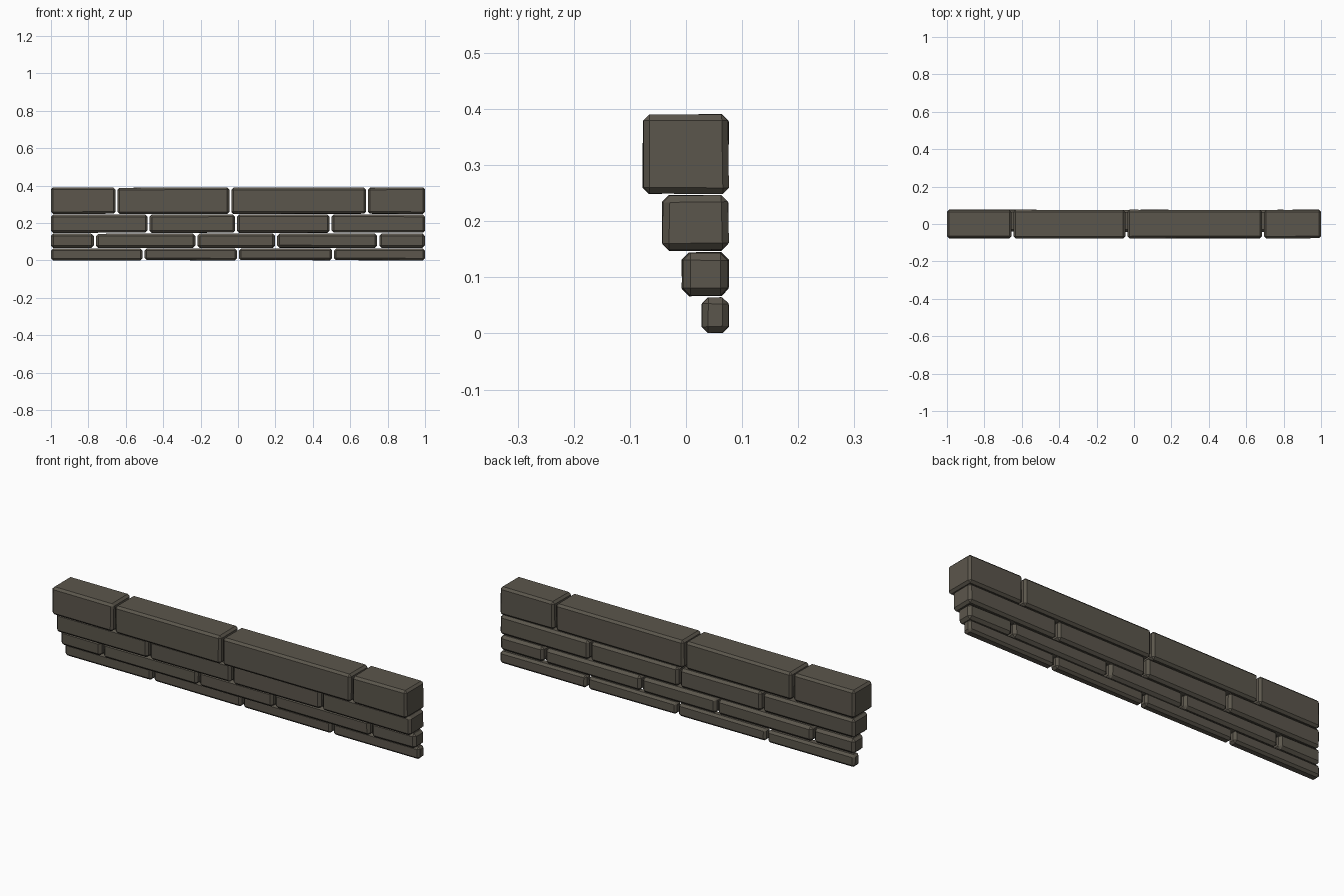
import bpy
import bmesh
import random
from mathutils import Vector

random.seed(4)
cube = bpy.data.objects.get("Cube")
if cube:
    bpy.data.objects.remove(cube, do_unlink=True)

# Single stone colour
stone = bpy.data.materials.new("dark stone")
stone.use_nodes = True
colour = (0.105, 0.093, 0.072, 1)
stone.diffuse_color = colour
stone.node_tree.nodes["Principled BSDF"].inputs["Base Color"].default_value = colour

BACK = 0.077
GAP = 0.011


def make_block(name, x0, x1, y0, z0, z1, chamfer):
    """One chamfered stone with slightly uneven worn corners."""
    bm = bmesh.new()
    bmesh.ops.create_cube(bm, size=1)
    low, high = Vector((x0, y0, z0)), Vector((x1, BACK, z1))
    for v in bm.verts:
        v.co = Vector([low[i] if v.co[i] < 0 else high[i] for i in range(3)])
        # Wear pulls corners inward, leaving the outer ends in place
        v.co.y += random.uniform(0, 0.003) * (1 if v.co.y < 0.05 else -1)
        v.co.z += random.uniform(0, 0.003) * (1 if v.co.z < (z0 + z1) / 2 else -1)
    bmesh.ops.bevel(bm, geom=bm.edges[:], offset=chamfer, segments=1,
                    affect='EDGES', clamp_overlap=True)
    bmesh.ops.recalc_face_normals(bm, faces=bm.faces[:])
    mesh = bpy.data.meshes.new(name)
    bm.to_mesh(mesh)
    bm.free()
    mesh.materials.append(stone)
    bpy.context.collection.objects.link(bpy.data.objects.new(name, mesh))


# Courses: name, front y, bottom z, top z, chamfer, joints along x
courses = [
    ("base_stone", 0.027, 0.0, 0.065, 0.011, (-0.505, 0, 0.508)),
    ("lower_stone", -0.008, 0.066, 0.145, 0.013, (-0.765, -0.223, 0.203, 0.75)),
    ("upper_stone", -0.043, 0.147, 0.247, 0.012, (-0.478, -0.01, 0.495)),
    ("cap_stone", -0.078, 0.248, 0.391, 0.011, (-0.65, -0.041, 0.69)),
]

for name, front, bottom, top, chamfer, joints in courses:
    ends = (-1 - GAP / 2, *joints, 1 + GAP / 2)
    for n, (a, b) in enumerate(zip(ends, ends[1:]), 1):
        make_block(f"{name}_{n}", a + GAP / 2, b - GAP / 2, front, bottom, top, chamfer)
